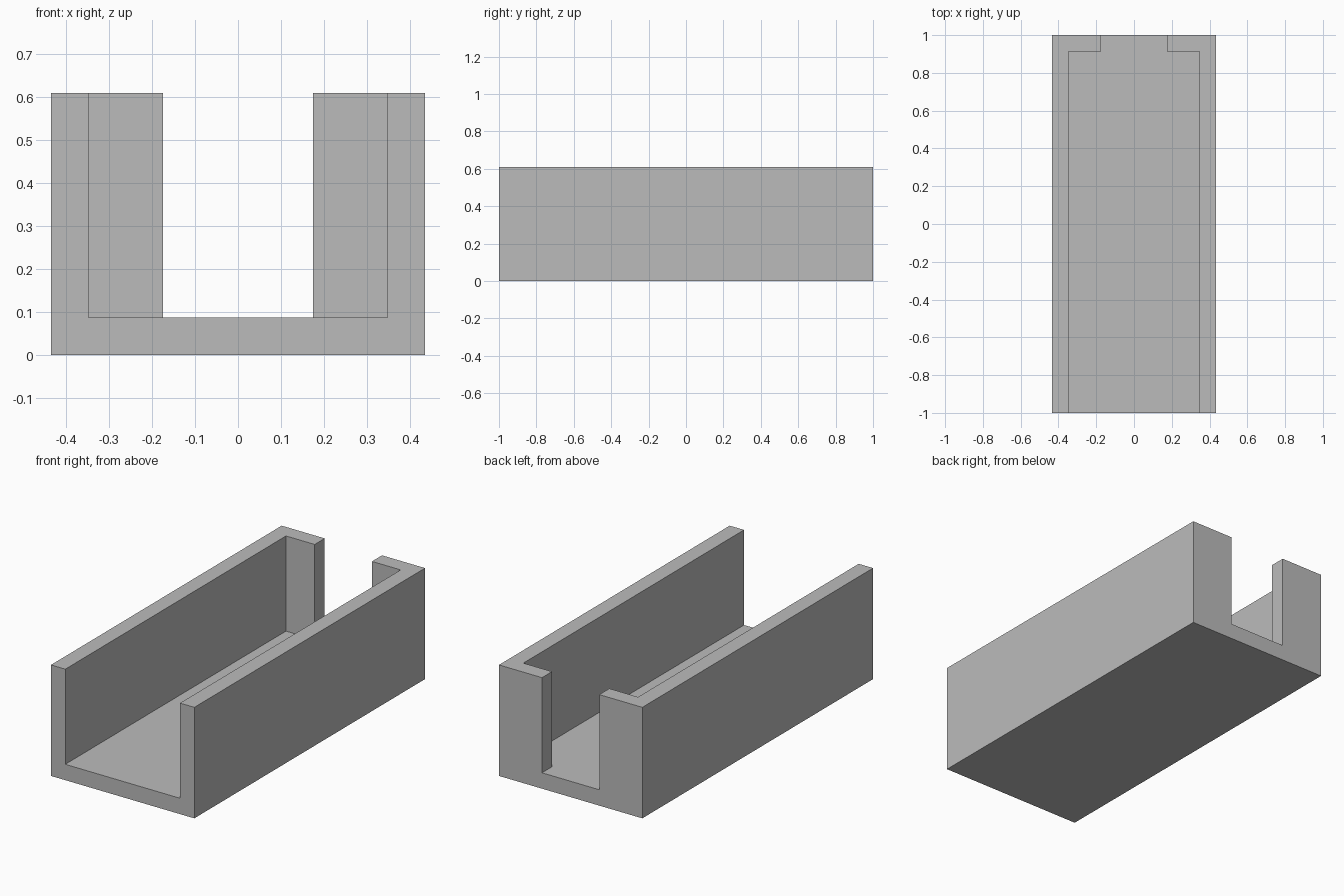
import bpy
from mathutils import Vector

default = bpy.data.objects.get("Cube")
if default:
    bpy.data.objects.remove(default, do_unlink=True)

# Overall proportions
LENGTH, WIDTH, HEIGHT = 2.0, 0.87, 0.609
WALL = 0.087
SLOT = 0.348
OVER = 0.2  # cutter overshoot past open sides

grey = bpy.data.materials.new("plain grey")
grey.use_nodes = True
colour = (0.5, 0.5, 0.5, 1.0)
grey.diffuse_color = colour
grey.node_tree.nodes["Principled BSDF"].inputs["Base Color"].default_value = colour


def box(name, low, high):
    """Box spanning two opposite corners."""
    low, high = Vector(low), Vector(high)
    bpy.ops.mesh.primitive_cube_add(size=1, location=(low + high) / 2)
    obj = bpy.context.object
    obj.name = name
    obj.scale = high - low
    bpy.ops.object.transform_apply(location=True, rotation=True, scale=True)
    return obj


def carve(target, cutter):
    """Subtract the cutter from the target and discard it."""
    cutter.hide_render = True
    mod = target.modifiers.new("carve", "BOOLEAN")
    mod.operation = "DIFFERENCE"
    mod.solver = "EXACT"
    mod.object = cutter
    bpy.context.view_layer.objects.active = target
    bpy.ops.object.modifier_apply(modifier=mod.name)
    bpy.data.objects.remove(cutter, do_unlink=True)


# Solid block
half_x, half_y = WIDTH / 2, LENGTH / 2
channel = box("open_channel", (-half_x, -half_y, 0), (half_x, half_y, HEIGHT))
channel.data.materials.append(grey)

# Trough, open at the front and top, with the slot through the back wall
inner = half_x - WALL
carve(channel, box("trough_cutter", (-inner, -half_y - OVER, WALL),
                   (inner, half_y - WALL, HEIGHT + OVER)))
carve(channel, box("slot_cutter", (-SLOT / 2, 0, WALL),
                   (SLOT / 2, half_y + OVER, HEIGHT + OVER)))
channel.data.shade_flat()
